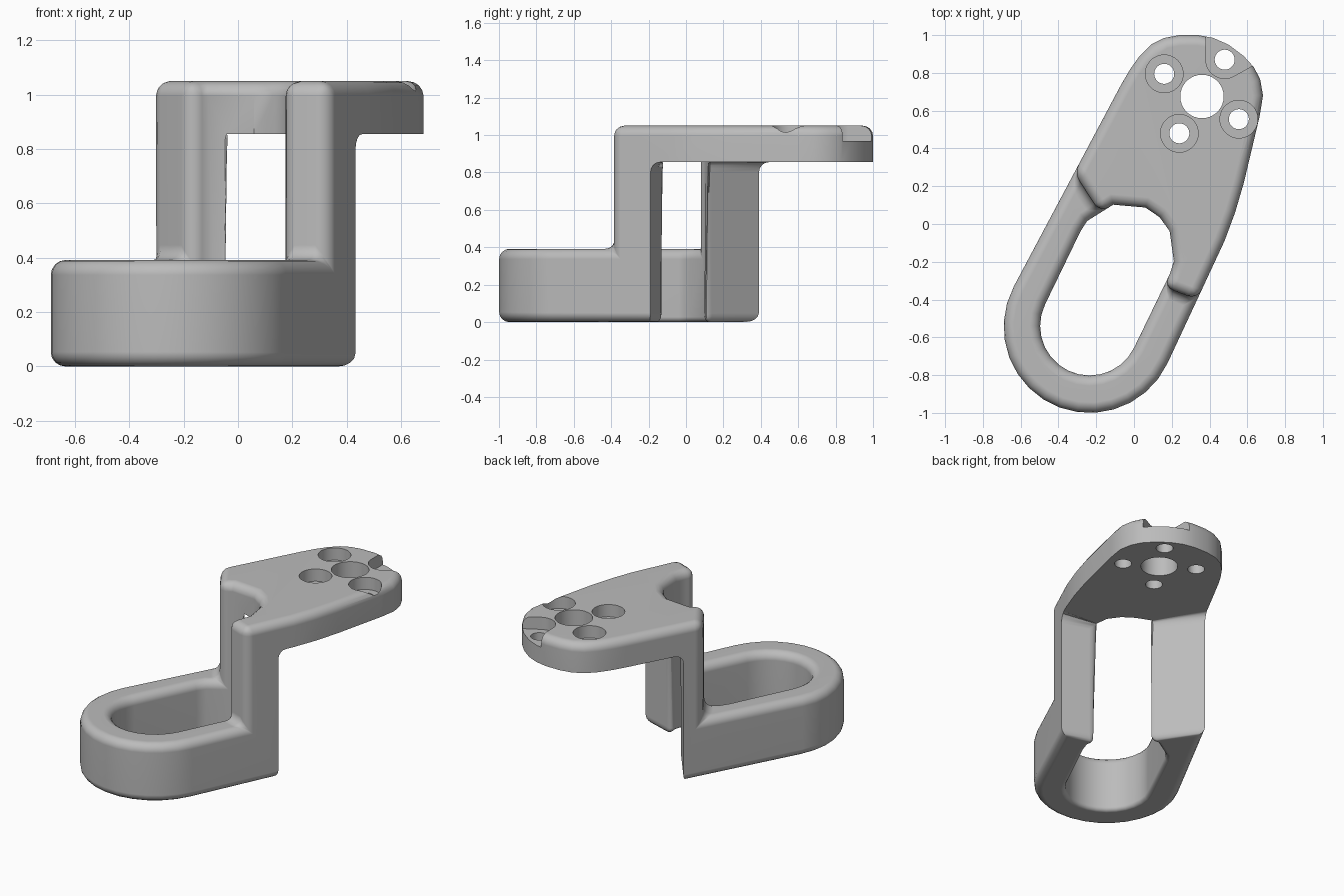
import bpy, bmesh
from math import cos, sin, radians, tan
from mathutils import Vector

cube = bpy.data.objects.get("Cube")
if cube:
    bpy.data.objects.remove(cube, do_unlink=True)

LEVELS = (0.0, 0.392, 0.855, 1.05)
ROUND = 0.055


def arc(c, r, a0, a1, n):
    return [polar(c, r, a0 + (a1 - a0) * i / n) for i in range(n + 1)]


def polar(c, r, a):
    return Vector((c[0] + r * cos(radians(a)), c[1] + r * sin(radians(a))))


def on_line(p, angle, y):
    return Vector((p.x + (y - p.y) / tan(radians(angle)), y))


# Plan outline: rounded lower end with two straight flanks
end_arc = arc((-0.235, -0.545), 0.455, 152, 335, 15)
left_flank = lambda y: on_line(end_arc[0], 62, y)
right_flank = lambda y: on_line(end_arc[-1], 65, y)
q_left_front, q_left_back = left_flank(0.27), left_flank(0.39)
q_right_front, q_right_back = right_flank(-0.4), right_flank(-0.19)

# Plan outline of the slot
LOW, HIGH, SLOT_R, TILT = (-0.235, -0.54), (-0.047, -0.152), 0.262, 64.15
slot_low = arc(LOW, SLOT_R, TILT + 270, TILT + 90, 14)
s = {a: polar(HIGH, SLOT_R, a) for a in (-10, 26, 46, 66, 104, 140)}
slot_right, slot_left = polar(HIGH, SLOT_R, TILT - 90), polar(HIGH, SLOT_R, TILT + 90)
c_left_front = (s[140] + s[104]) / 2
c_left_back = (s[104] + s[66]) / 2
c_right_back = (s[26] + s[-10]) / 2
c_right_front = slot_low[0].lerp(slot_right, 0.83)

# Rounded far end of the upper plate
head = [right_flank(-0.09)] + [Vector(p) for p in (
    (0.535, 0.06), (0.582, 0.22), (0.625, 0.4), (0.665, 0.57), (0.683, 0.68),
    (0.668, 0.765), (0.635, 0.83), (0.58, 0.89), (0.5, 0.95), (0.42, 0.985),
    (0.34, 1.0), (0.24, 1.0), (0.16, 0.985), (0.09, 0.95), (0.03, 0.89),
    (-0.02, 0.82))] + [left_flank(0.735)]

# Plan cells and the storeys that each one fills
ring = ([q_left_front] + end_arc + [q_right_front, c_right_front]
        + slot_low + [slot_left, s[140], c_left_front])
left_leg = [q_left_front, c_left_front, s[104], c_left_back, q_left_back]
right_leg = [q_right_front, c_right_front, slot_right, s[-10], c_right_back, q_right_back]
plate = ([q_right_back] + head
         + [q_left_back, c_left_back, s[66], s[46], s[26], c_right_back])
cells = ((ring, (0,)), (left_leg, (0, 1, 2)), (right_leg, (0, 1, 2)), (plate, (2,)))


def key(x, y):
    return (round(x, 4), round(y, 4))


outer = {key(*p) for p in end_arc + head
         + [q_left_front, q_left_back, q_right_front, q_right_back]}
sharp_posts = {key(*q_left_back), key(*q_right_back)}

# Join the cells, leaving out the walls between them
bm = bmesh.new()
verts, walls = {}, {}


def vert(p, level):
    k = key(*p) + (level,)
    if k not in verts:
        verts[k] = bm.verts.new((p[0], p[1], LEVELS[level]))
    return verts[k]


def toggle(vs):
    k = frozenset(vs)
    if k in walls:
        del walls[k]
    else:
        walls[k] = vs


for cell, storeys in cells:
    for lv in storeys:
        toggle([vert(p, lv) for p in cell])
        toggle([vert(p, lv + 1) for p in cell])
        for a, b in zip(cell, cell[1:] + cell[:1]):
            toggle([vert(a, lv), vert(b, lv), vert(b, lv + 1), vert(a, lv + 1)])
for vs in walls.values():
    bm.faces.new(vs)
bmesh.ops.recalc_face_normals(bm, faces=bm.faces)
bmesh.ops.dissolve_limit(bm, angle_limit=radians(0.5), verts=bm.verts, edges=bm.edges)
bmesh.ops.recalc_face_normals(bm, faces=bm.faces)

# Choose the rounded edges
weight = bm.edges.layers.float.new("bevel_weight_edge")
for e in bm.edges:
    if len(e.link_faces) != 2 or e.calc_face_angle() < radians(45):
        continue
    a, b = (v.co for v in e.verts)
    ka, kb = key(a.x, a.y), key(b.x, b.y)
    under_plate = abs(a.z - LEVELS[2]) + abs(b.z - LEVELS[2]) < 0.001
    if under_plate and e.is_convex:
        continue
    if ka == kb and ka in sharp_posts:
        continue
    at_floor = a.z + b.z < 0.001
    e[weight] = 0.5 if at_floor and not (ka in outer and kb in outer) else 1.0

mesh = bpy.data.meshes.new("bracket_body")
bm.to_mesh(mesh)
bm.free()
body = bpy.data.objects.new("bracket_body", mesh)
bpy.context.collection.objects.link(body)
bpy.ops.object.select_all(action='DESELECT')
body.select_set(True)
bpy.context.view_layer.objects.active = body

bevel = body.modifiers.new("rounding", 'BEVEL')
bevel.limit_method = 'WEIGHT'
bevel.width = ROUND
bevel.segments = 4
bevel.use_clamp_overlap = False
bpy.ops.object.modifier_apply(modifier=bevel.name)


def cut(name, points, z0, z1):
    """Subtract a prism with the given plan from the body."""
    cb = bmesh.new()
    face = cb.faces.new([cb.verts.new((p[0], p[1], z0)) for p in points])
    up = bmesh.ops.extrude_face_region(cb, geom=[face])["geom"]
    bmesh.ops.translate(cb, vec=(0, 0, z1 - z0),
                        verts=[g for g in up if isinstance(g, bmesh.types.BMVert)])
    bmesh.ops.recalc_face_normals(cb, faces=cb.faces)
    me = bpy.data.meshes.new(name)
    cb.to_mesh(me)
    cb.free()
    cutter = bpy.data.objects.new(name, me)
    cutter.hide_render = True
    bpy.context.collection.objects.link(cutter)
    mod = body.modifiers.new(name, 'BOOLEAN')
    mod.operation, mod.solver, mod.object = 'DIFFERENCE', 'EXACT', cutter
    bpy.ops.object.modifier_apply(modifier=mod.name)
    bpy.data.objects.remove(cutter, do_unlink=True)


def circle(c, r):
    return arc(c, r, 0, 360, 36)[:-1]


# Recesses, bolt holes and the central bore
SEAT = 0.968
open_bolt = (0.48, 0.87)
bolts = ((0.16, 0.795), (0.555, 0.555), (0.24, 0.48))
for c in bolts:
    cut("bolt_recess", circle(c, 0.1), SEAT, 1.2)
cut("open_recess", arc(open_bolt, 0.1, 180, 300, 12)
    + [Vector(p) for p in ((0.9, 0.99), (0.9, 1.3), (0.38, 1.3))], SEAT, 1.2)
for c in bolts + (open_bolt,):
    cut("bolt_hole", circle(c, 0.053), 0.7, 1.2)
cut("centre_bore", circle((0.36, 0.675), 0.115), 0.7, 1.2)

# Plain grey finish
mat = bpy.data.materials.new("plain_grey")
mat.use_nodes = True
grey = (0.5, 0.5, 0.5, 1.0)
mat.diffuse_color = grey
mat.node_tree.nodes["Principled BSDF"].inputs["Base Color"].default_value = grey
body.data.materials.clear()
body.data.materials.append(mat)

bpy.ops.object.shade_smooth_by_angle(angle=radians(40))
normals = body.modifiers.new("flat_face_normals", 'WEIGHTED_NORMAL')
normals.keep_sharp = True
